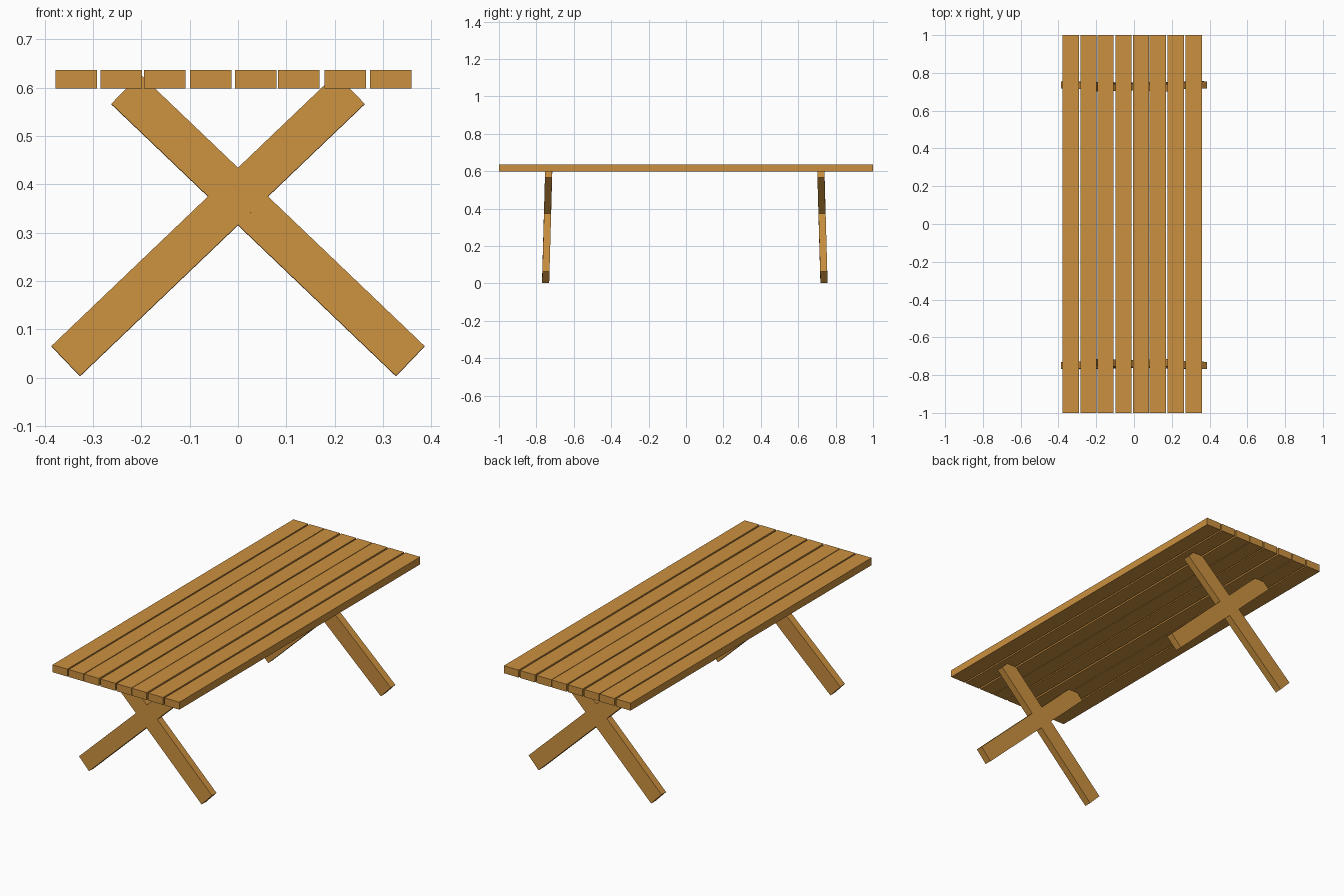
import bpy, bmesh, math
from mathutils import Matrix, Vector

if "Cube" in bpy.data.objects:
    bpy.data.objects.remove(bpy.data.objects["Cube"])

wood = bpy.data.materials.new("wood")
wood.diffuse_color = (0.60, 0.28, 0.05, 1)
wood.use_nodes = True
wood.node_tree.nodes["Principled BSDF"].inputs["Base Color"].default_value = wood.diffuse_color


def board(name, size, matrix):
    """Plain rectangular board, placed by a matrix."""
    bm = bmesh.new()
    bmesh.ops.create_cube(bm, size=1, matrix=Matrix.Diagonal((*size, 1)))
    mesh = bpy.data.meshes.new(name)
    bm.to_mesh(mesh)
    bm.free()
    mesh.materials.append(wood)
    ob = bpy.data.objects.new(name, mesh)
    ob.matrix_world = matrix
    bpy.context.collection.objects.link(ob)
    return ob


# Tabletop: eight slightly unevenly spaced planks
plank_x = (-0.335, -0.2415, -0.1515, -0.056, 0.037, 0.126, 0.2215, 0.316)
for i, x in enumerate(plank_x):
    board(f"tabletop_plank_{i + 1}", (0.086, 2.0, 0.039),
          Matrix.Translation((x, 0, 0.6175)))

# Crossed legs: each pair leans slightly inwards towards the top
lean = math.radians(1.6)
cross = math.atan2(0.589, 0.563)
for end, y, tilt in (("front", -0.742, -lean), ("back", 0.729, lean)):
    for side, s in (("right", 1), ("left", -1)):
        place = (Matrix.Translation(Vector((s * 0.062, y + s * 0.0003, 0.3155)))
                 @ Matrix.Rotation(tilt, 4, 'X')
                 @ Matrix.Rotation(-s * cross, 4, 'Y'))
        board(f"{end}_{side}_leg", (0.0856, 0.038, 0.815), place)
